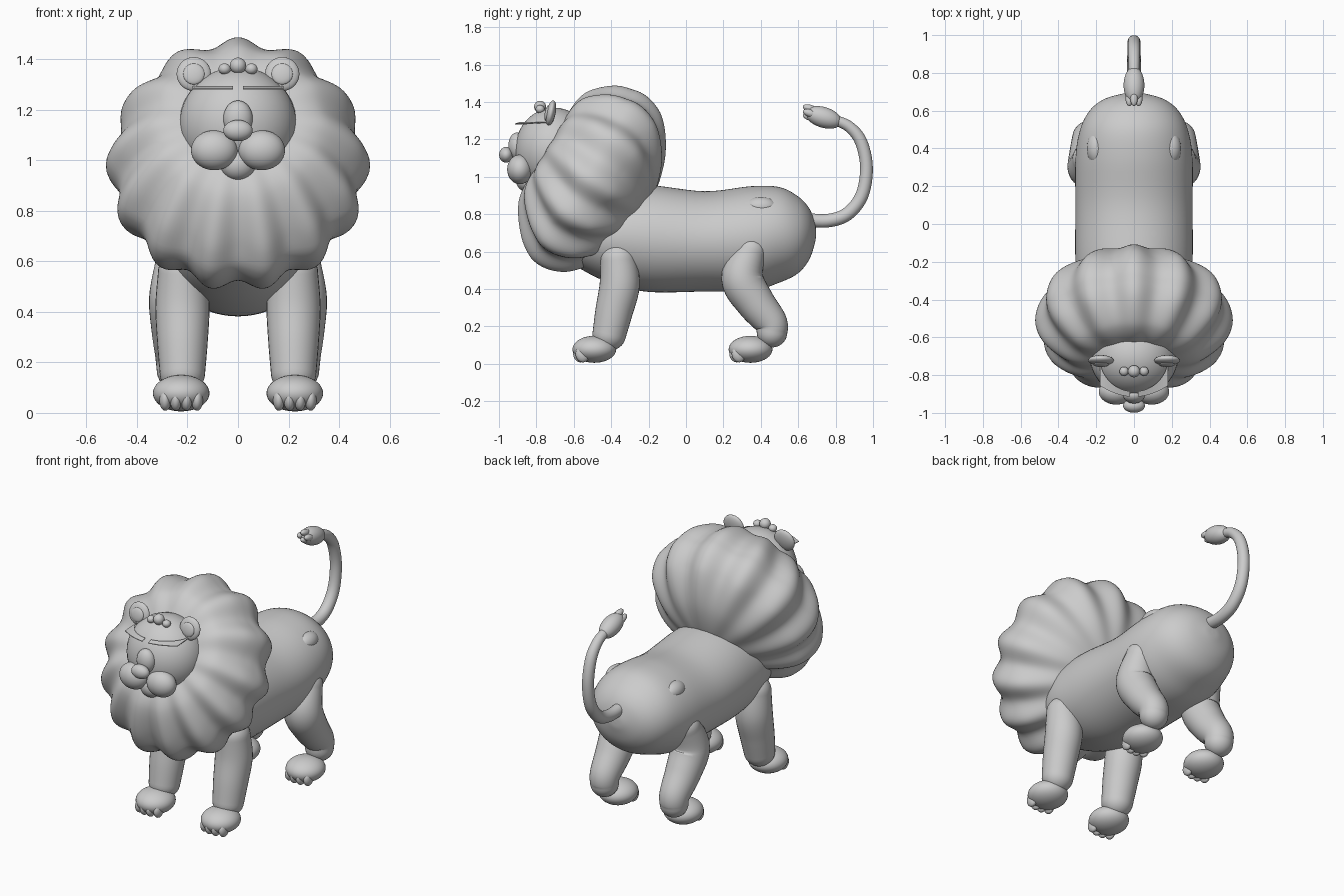
import bpy, bmesh
from math import sin, cos, pi, sqrt
from mathutils import Vector, Matrix, Euler

cube = bpy.data.objects.get("Cube")
if cube:
    bpy.data.objects.remove(cube)

grey = bpy.data.materials.new("plain_grey")
grey.use_nodes = True
grey.diffuse_color = (0.6, 0.6, 0.6, 1)
grey.node_tree.nodes["Principled BSDF"].inputs["Base Color"].default_value = (0.6, 0.6, 0.6, 1)


def finish(name, bm, smooth=True):
    bmesh.ops.recalc_face_normals(bm, faces=bm.faces)
    mesh = bpy.data.meshes.new(name)
    bm.to_mesh(mesh)
    bm.free()
    for p in mesh.polygons:
        p.use_smooth = smooth
    mesh.materials.append(grey)
    obj = bpy.data.objects.new(name, mesh)
    bpy.context.collection.objects.link(obj)


def skin_rings(name, rings, smooth=True):
    """Bridge closed rings of points and cap both ends."""
    bm = bmesh.new()
    rows = [[bm.verts.new(p) for p in ring] for ring in rings]
    n = len(rows[0])
    for a, b in zip(rows, rows[1:]):
        for i in range(n):
            j = (i + 1) % n
            bm.faces.new((a[i], a[j], b[j], b[i]))
    bm.faces.new(rows[0])
    bm.faces.new(rows[-1])
    finish(name, bm, smooth)


def spline(points, steps=6):
    """Smooth interpolation through tuples of any length."""
    pts = [Vector(p) for p in points]
    out = []
    for i in range(len(pts) - 1):
        p0, p1 = pts[max(i - 1, 0)], pts[i]
        p2, p3 = pts[i + 1], pts[min(i + 2, len(pts) - 1)]
        for k in range(steps):
            t = k / steps
            out.append(p1 + (p2 - p0) * (t / 2)
                       + (p0 * 2 - p1 * 5 + p2 * 4 - p3) * (t * t / 2)
                       + (p1 * 3 - p0 - p2 * 3 + p3) * (t ** 3 / 2))
    return out + [pts[-1]]


def tube(name, x, path, sides=32):
    """Round-ended tube at one x, through (y, z, radius) points."""
    pts = spline(path)
    spots = [(Vector((x, p[0], p[1])), p[2]) for p in pts]
    mids = [s[0] for s in spots]
    last = len(mids) - 1
    dirs = [(mids[min(i + 1, last)] - mids[max(i - 1, 0)]).normalized() for i in range(last + 1)]
    arc = [0.03 + k * pi / 16 for k in range(8)]
    (c0, r0), (c1, r1) = spots[0], spots[-1]
    full = [(c0 - dirs[0] * r0 * cos(a), r0 * sin(a), dirs[0]) for a in arc]
    full += [(c, r, d) for (c, r), d in zip(spots, dirs)]
    full += [(c1 + dirs[-1] * r1 * cos(a), r1 * sin(a), dirs[-1]) for a in reversed(arc)]
    side = Vector((1, 0, 0))
    rings = []
    for c, r, d in full:
        up = side.cross(d)
        rings.append([c + (side * cos(2 * pi * i / sides) + up * sin(2 * pi * i / sides)) * r
                      for i in range(sides)])
    skin_rings(name, rings)


def ball(name, centre, radii, tilt=0):
    bm = bmesh.new()
    bmesh.ops.create_uvsphere(bm, u_segments=40, v_segments=24, radius=1)
    m = Matrix.LocRotScale(Vector(centre), Euler((tilt, 0, 0)), Vector(radii))
    bmesh.ops.transform(bm, matrix=m, verts=bm.verts)
    finish(name, bm)


# Body: oval sections (y, centre z, half width, half height)
sections = [(-.66, .66, .01, .01), (-.63, .66, .12, .1), (-.55, .67, .22, .17), (-.4, .68, .29, .25),
            (-.2, .67, .31, .285), (.1, .655, .31, .268), (.35, .67, .31, .28), (.5, .69, .285, .255),
            (.6, .69, .235, .205), (.66, .695, .16, .135), (.69, .7, .06, .05), (.695, .7, .005, .005)]
skin_rings("body", [[(s[2] * cos(2 * pi * i / 64), s[0], s[1] + s[3] * sin(2 * pi * i / 64))
                     for i in range(64)] for s in spline(sections)])

# Mane: lobed dome with a flat face, turned about a tilted axis (radius, distance along axis)
profile = [(.01, 1.225), (.18, 1.23), (.3, 1.22), (.385, 1.175), (.475, 1.075), (.52, .96), (.5, .85),
           (.43, .755), (.31, .67), (.16, .62), (.01, .605)]
axis, rise = Vector((0, -.857, .515)), Vector((0, .515, .857))
around = 208
mane = []
for p in spline(profile):
    r, n = p[0], p[1]
    out = Vector((r / .52, (n - .95) / .3)).normalized()
    centre = axis * n + rise * (.578 + .035 * min(1, max(0, (n - 1) / .2)))
    ring = []
    for i in range(around):
        a = 2 * pi * i / around
        # Wider lobes above, narrower ones below
        wave = cos((12 if a < pi else 14) * a)
        bump = .021 * wave * min(1, (r / .48) ** 3)
        rr = r + out.x * bump
        ring.append(centre + axis * out.y * bump + Vector((.965, 0, 0)) * rr * cos(a)
                    + rise * rr * sin(a))
    mane.append(ring)
skin_rings("mane", mane)

# Head and centre features
ball("head", (0, -.705, 1.14), (.233, .21, .23))
ball("nose_bridge", (0, -.905, 1.165), (.058, .045, .072))
ball("nose_tip", (0, -.962, 1.118), (.058, .037, .042))
ball("chin", (0, -.85, .985), (.07, .06, .065))
ball("forelock_middle", (0, -.78, 1.375), (.032, .032, .032))

# Tail with tuft
tube("tail", 0, [(.62, .775, .036), (.75, .765, .036), (.86, .8, .036), (.94, .9, .035),
                 (.965, 1.05, .034), (.935, 1.19, .033), (.87, 1.27, .03), (.79, 1.305, .027)])
ball("tail_tuft", (0, .735, 1.318), (.055, .1, .055), -.3)
for k, (dx, dz) in enumerate([(-.025, 0), (.025, 0), (0, .025), (0, -.02)]):
    ball(f"tuft_tip_{k}", (dx, .665, 1.34 + dz), (.02, .042, .02), -.3)

# Paired parts
for s, tag in ((1, "left"), (-1, "right")):
    ball(f"{tag}_muzzle", (s * .094, -.888, 1.04), (.092, .068, .079))
    ball(f"{tag}_forelock", (s * .053, -.78, 1.362), (.024, .024, .022))
    ball(f"{tag}_ear", (s * .175, -.722, 1.342), (.068, .025, .068), -.2)
    ball(f"{tag}_inner_ear", (s * .175, -.742, 1.342), (.042, .013, .042), -.2)
    ball(f"{tag}_hip_bump", (s * .195, .4, .838), (.055, .085, .055))

    # Thin brow band following the head, with a pointed outer corner
    band = []
    for k in range(13):
        x = .02 + .16 * k / 12
        back = -.705 - sqrt(.182 ** 2 - x * x)
        front = -.915 + .06 * (x / .18) ** 2
        band.append([(s * x, back, 1.294), (s * x, front, 1.285),
                     (s * x, front, 1.281), (s * x, back, 1.29)])
    skin_rings(f"{tag}_brow", band, False)

    # Legs
    tube(f"{tag}_front_leg", s * .22, [(-.36, .555, .097), (-.355, .42, .107), (-.385, .28, .1),
                                       (-.41, .16, .09)])
    tube(f"{tag}_hind_leg", s * .24, [(.345, .605, .086), (.3, .46, .112), (.37, .33, .103),
                                      (.452, .225, .088), (.46, .17, .082)])

    # Paws with four toes each
    for where, y in (("front", -.49), ("hind", .345)):
        ball(f"{tag}_{where}_paw", (s * .225, y, .078), (.112, .117, .072))
        for k in range(4):
            off = (k - 1.5) * .042
            ball(f"{tag}_{where}_toe_{k}", (s * .225 + off, y - .083 + abs(off) * .3, .05),
                 (.023, .036, .042), .3)
